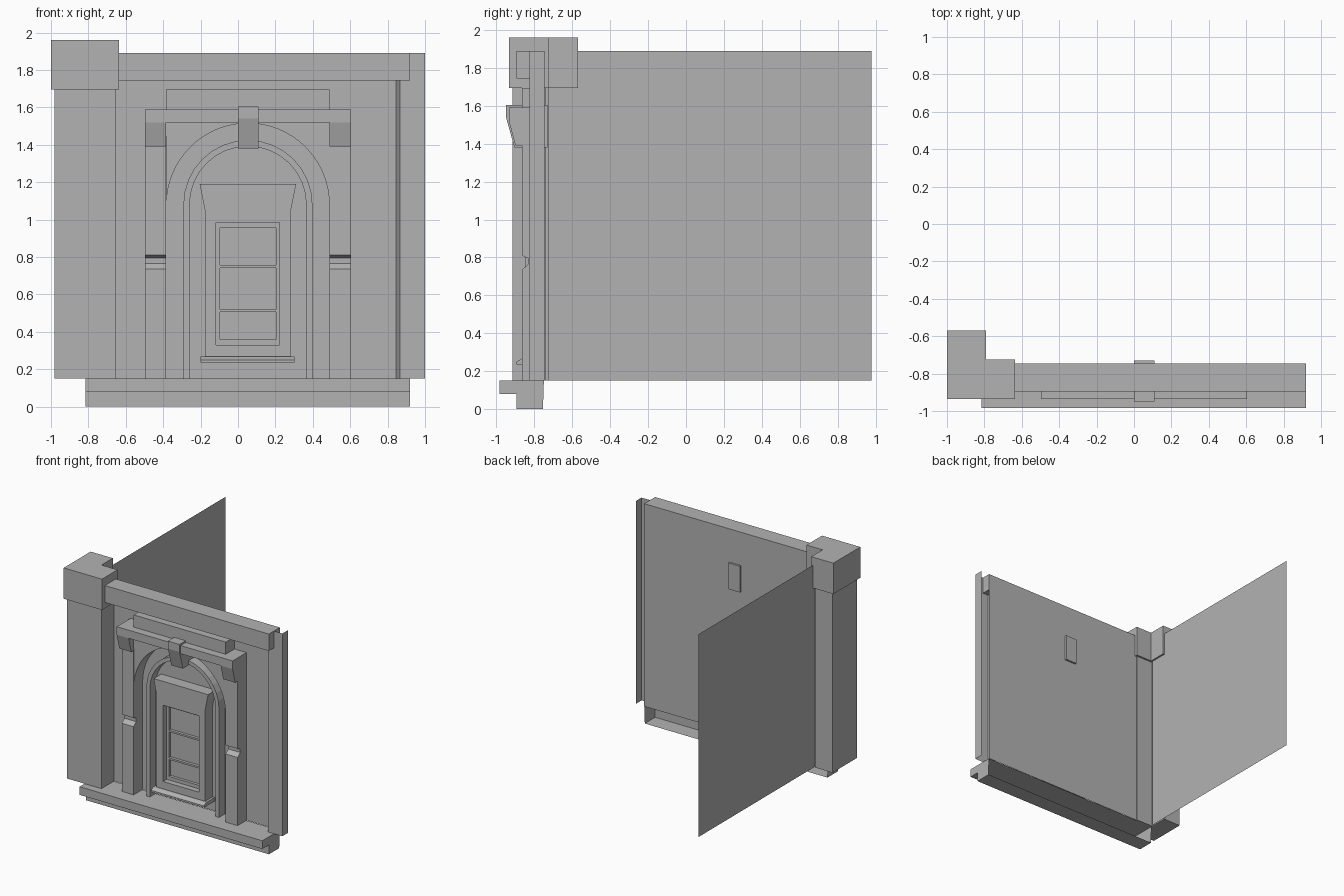
import bpy
import bmesh
from math import cos, sin, pi

cube = bpy.data.objects.get("Cube")
if cube:
    bpy.data.objects.remove(cube, do_unlink=True)

stone = bpy.data.materials.new("grey_stone")
stone.use_nodes = True
grey = (0.45, 0.45, 0.45, 1)
stone.diffuse_color = grey
stone.node_tree.nodes["Principled BSDF"].inputs["Base Color"].default_value = grey

WALL = -0.747   # plane of the wall sheet
MID = 0.053     # centre line of the window bay
SPRING = 1.08   # height where the arches start


def prism(name, profile, axis, lo, hi, caps=True, closed=True):
    """Extrude a 2D profile along an axis; the profile uses the other two axes in order."""
    def place(p, d):
        c = list(p)
        c.insert("xyz".index(axis), d)
        return c

    bm = bmesh.new()
    a = [bm.verts.new(place(p, lo)) for p in profile]
    b = [bm.verts.new(place(p, hi)) for p in profile]
    n = len(profile)
    for i in range(n if closed else n - 1):
        j = (i + 1) % n
        bm.faces.new((a[i], a[j], b[j], b[i]))
    if caps:
        bm.faces.new(a[::-1])
        bm.faces.new(b)
    bmesh.ops.recalc_face_normals(bm, faces=bm.faces[:])
    mesh = bpy.data.meshes.new(name)
    bm.to_mesh(mesh)
    bm.free()
    mesh.materials.append(stone)
    obj = bpy.data.objects.new(name, mesh)
    bpy.context.collection.objects.link(obj)
    return obj


def box(name, x, y, z):
    return prism(name, [(x[0], y[0]), (x[1], y[0]), (x[1], y[1]), (x[0], y[1])], "z", *z)


def sheet(name, p, q, z):
    return prism(name, [p, q], "z", *z, caps=False, closed=False)


def arc(r, start, end, steps=16):
    return [(MID + r * cos(start + (end - start) * i / steps),
             SPRING + r * sin(start + (end - start) * i / steps)) for i in range(steps + 1)]


def arch_band(name, outer, inner, front):
    """Round-headed band standing on the base."""
    pts = [(MID + outer, 0.15)] + arc(outer, 0, pi) + [(MID - outer, 0.15), (MID - inner, 0.15)]
    pts += arc(inner, pi, 0) + [(MID + inner, 0.15)]
    return prism(name, pts, "y", front, WALL)


# Wall sheets
sheet("front_wall", (-0.66, WALL), (0.92, WALL), (0.15, 1.89))
sheet("side_wall", (-0.805, -0.726), (-0.805, 0.98), (0.15, 1.89))

# Folded strip at the right end
prism("end_strip", [(0.845, WALL), (0.865, -0.826), (1.0, -0.826), (1.0, WALL)],
      "z", 0.15, 1.89, caps=False, closed=False)

# Top band and stepped base, the base being open at the back
box("top_band", (-0.66, 0.92), (-0.895, WALL), (1.745, 1.89))
base = [(-0.75, 0.15), (-0.984, 0.15), (-0.984, 0.08), (-0.895, 0.08), (-0.895, 0), (-0.755, 0)]
prism("base_ledge", base, "x", -0.815, 0.92, closed=False)


# Corner pillar and its cap share an L-shaped plan
def corner(name, x0, x1, x2, y0, y1, y2, z):
    plan = [(x0, y0), (x2, y0), (x2, y1), (x1, y1), (x1, y2), (x0, y2)]
    prism(name, plan, "z", *z)


corner("corner_pillar", -0.98, -0.815, -0.655, -0.916, -0.74, -0.587, (0.15, 1.70))
corner("corner_cap", -1.0, -0.79, -0.637, -0.935, -0.724, -0.57, (1.695, 1.96))

# Pilasters with a notch, brackets and spandrels on both sides
notched = [(WALL, 0.15), (-0.866, 0.15), (-0.866, 0.735), (-0.832, 0.765), (-0.832, 0.795),
           (-0.866, 0.81), (-0.866, 1.52), (WALL, 1.52)]
bracket = [(WALL, 1.39), (-0.9, 1.39), (-0.935, 1.52), (WALL, 1.52)]
for side, tag in ((-1, "right"), (1, "left")):
    lo, hi = sorted((MID + side * 0.437, MID + side * 0.55))
    prism(tag + "_pilaster", notched, "x", lo, hi)
    prism(tag + "_bracket", bracket, "x", lo, hi)
    curve = arc(0.435, 0 if side > 0 else pi, pi / 2)
    prism(tag + "_spandrel", curve + [(MID, 1.53), (MID + side * 0.437, 1.53)],
          "y", -0.866, WALL)

# Entablature, upper block and keystone
box("entablature", (-0.497, 0.603), (-0.935, WALL), (1.52, 1.59))
box("upper_block", (-0.384, 0.49), (-0.866, WALL), (1.59, 1.695))
key = [(-0.73, 1.38), (-0.905, 1.38), (-0.95, 1.54), (-0.95, 1.605), (-0.73, 1.605)]
prism("keystone", key, "x", 0.0, 0.11)

# Stepped arch surround
arch_band("outer_arch", 0.345, 0.312, -0.826)
arch_band("inner_arch", 0.32, 0.312, -0.80)

# Window frame with flared jambs
FRONT = -0.85
for side, tag in ((-1, "right"), (1, "left")):
    jamb = [(0.17, 0.25), (0.23, 0.25), (0.23, 1.05), (0.258, 1.19), (0.17, 1.19)]
    prism(tag + "_jamb", [(MID + side * u, z) for u, z in jamb], "y", FRONT, WALL)
    lo, hi = sorted((MID + side * 0.15, MID + side * 0.17))
    box(tag + "_sash_stile", (lo, hi), (-0.80, WALL), (0.33, 0.985))
opening = (MID - 0.17, MID + 0.17)
box("window_head", opening, (FRONT, WALL), (0.985, 1.19))
box("window_apron", opening, (FRONT, WALL), (0.25, 0.33))
box("window_pane", opening, (-0.775, WALL), (0.33, 0.985))
for tag, z in (("bottom", (0.33, 0.36)), ("lower", (0.505, 0.52)),
               ("upper", (0.742, 0.757)), ("top", (0.955, 0.985))):
    box(tag + "_sash_rail", opening, (-0.80, WALL), z)

# Window sill
sill = [(WALL, 0.235), (-0.895, 0.235), (-0.895, 0.25), (-0.865, 0.267), (WALL, 0.267)]
prism("window_sill", sill, "x", MID - 0.253, MID + 0.25)
